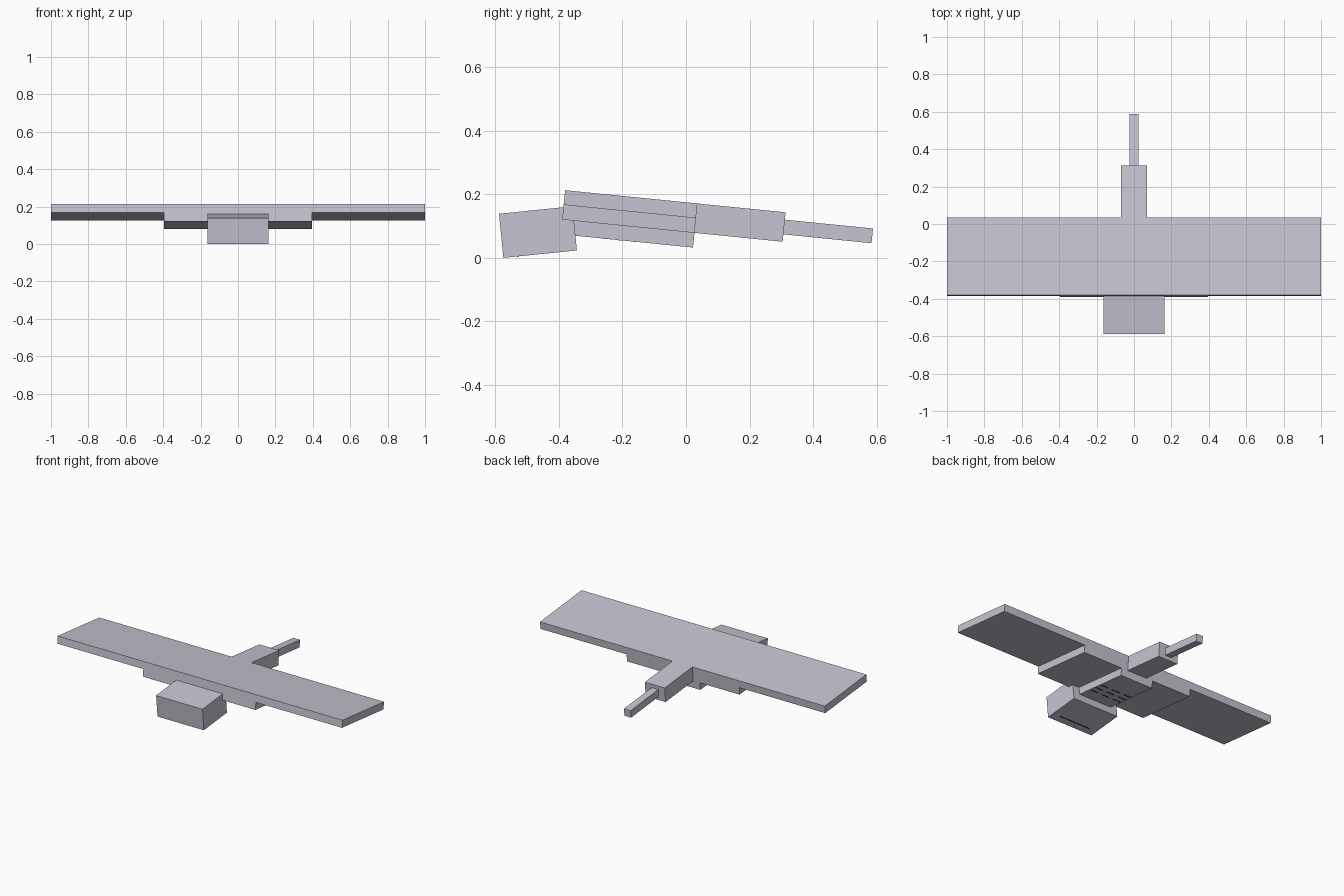
import bpy
from mathutils import Matrix, Vector

cube = bpy.data.objects.get("Cube")
if cube:
    bpy.data.objects.remove(cube, do_unlink=True)

U = 2 / 43      # one modelling unit: the wingspan is 43 units
PITCH = 0.1     # nose-up tilt of the body, in radians


def material(name, color):
    mat = bpy.data.materials.new(name)
    mat.use_nodes = True
    mat.diffuse_color = (*color, 1)
    mat.node_tree.nodes["Principled BSDF"].inputs["Base Color"].default_value = (*color, 1)
    return mat


pale = material("pale lilac grey", (0.58, 0.55, 0.64))
dark = material("black", (0.004, 0.004, 0.004))

# Body frame, and a head frame hinged low at the front of the body
body_frame = (Matrix.Translation((0, -0.4225 * U, 1.79 * U))
              @ Matrix.Rotation(-PITCH, 4, 'X') @ Matrix.Scale(U, 4))
head_frame = body_frame @ Matrix.Translation((0, -7, -1)) @ Matrix.Rotation(2 * PITCH, 4, 'X')


def box(name, frame, x, y, z, mat=pale):
    """Box between the given (low, high) limits, in units of the frame."""
    bpy.ops.mesh.primitive_cube_add(size=1)
    ob = bpy.context.object
    ob.name = name
    limits = (x, y, z)
    center = Vector([(a + b) / 2 for a, b in limits])
    size = Matrix.Diagonal([b - a for a, b in limits] + [1])
    ob.data.transform(frame @ Matrix.Translation(center) @ size)
    ob.data.materials.append(mat)
    return ob


# Body, head and tail
box("body", body_frame, (-2.5, 2.5), (-8, 1), (-1, 2))
box("head", head_frame, (-3.5, 3.5), (-5, 0), (-1, 2))
box("tail_base", body_frame, (-1.5, 1.5), (1, 7), (0, 2))
box("tail_tip", body_frame, (-0.5, 0.5), (7, 13), (0.5, 1.5))

# Wings: thick inner panel, thin outer panel
for side, s in (("left", 1), ("right", -1)):
    box(side + "_inner_wing", body_frame, sorted((2.5 * s, 8.5 * s)), (-8, 1), (0, 2))
    box(side + "_outer_wing", body_frame, sorted((8.5 * s, 21.5 * s)), (-8, 1), (1, 2))

# Thin dark marks on the underside: a mouth slit and rows of ribs
box("mouth_slit", head_frame, (-2.4, 2.4), (-4.06, -3.94), (-1.03, -1), dark)
for row in (-5, -4, -3):
    for col in (-1.8, 0, 1.8):
        box("belly_rib", body_frame, (col - 0.6, col + 0.6),
            (row - 0.06, row + 0.06), (-1.03, -1), dark)
